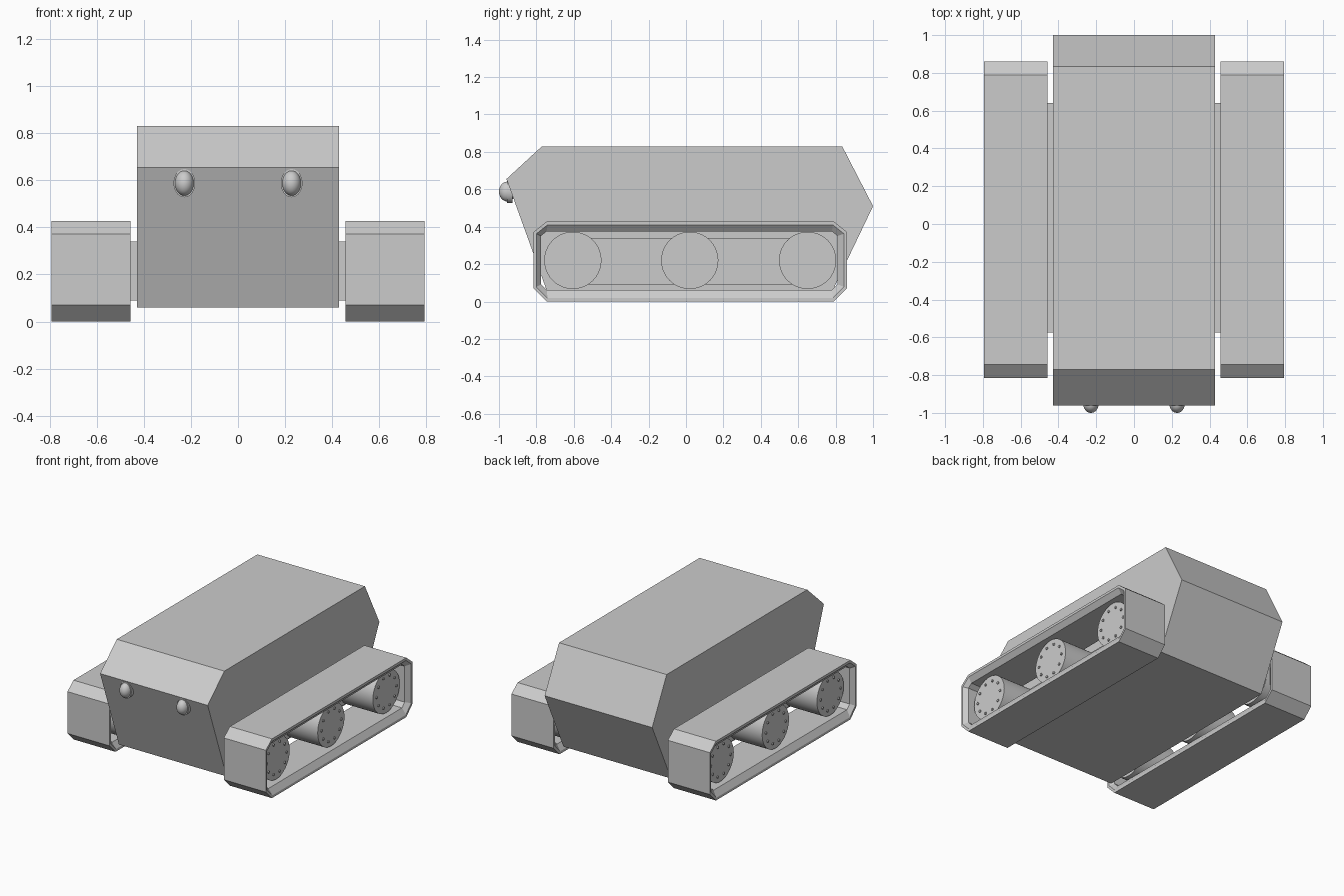
import bpy, bmesh, math
from mathutils import Matrix, Vector

if "Cube" in bpy.data.objects:
    bpy.data.objects.remove(bpy.data.objects["Cube"])


def finish(name, bm, smooth=None):
    bmesh.ops.recalc_face_normals(bm, faces=bm.faces[:])
    me = bpy.data.meshes.new(name)
    bm.to_mesh(me)
    bm.free()
    ob = bpy.data.objects.new(name, me)
    bpy.context.collection.objects.link(ob)
    if smooth:
        bpy.ops.object.select_all(action='DESELECT')
        bpy.context.view_layer.objects.active = ob
        ob.select_set(True)
        bpy.ops.object.shade_smooth_by_angle(angle=math.radians(smooth))
    return ob


def loft(bm, loops, closed=False):
    """Bridge successive loops of (x, y, z) points; cap the ends or join them up."""
    rings = [[bm.verts.new(p) for p in loop] for loop in loops]
    pairs = list(zip(rings, rings[1:]))
    if closed:
        pairs.append((rings[-1], rings[0]))
    else:
        bm.faces.new(rings[0])
        bm.faces.new(rings[-1])
    for a, b in pairs:
        for i in range(len(a)):
            j = (i + 1) % len(a)
            bm.faces.new((a[i], a[j], b[j], b[i]))


def chamfered(y0, y1, z0, z1, c):
    return [(y0 + c, z0), (y1 - c, z0), (y1, z0 + c), (y1, z1 - c * .8),
            (y1 - c, z1), (y0 + c, z1), (y0, z1 - c * .8), (y0, z0 + c)]


def at_x(x, profile):
    return [(x, y, z) for y, z in profile]


def cylinder(bm, x0, x1, y, z, r, n):
    ring = [(y + r * math.cos(2 * math.pi * i / n), z + r * math.sin(2 * math.pi * i / n))
            for i in range(n)]
    loft(bm, [at_x(x0, ring), at_x(x1, ring)])


# Hull: side profile extruded across x
hull = [(-.745, .06), (.785, .06), (1.0, .51), (.835, .83), (-.77, .83), (-.96, .655)]
bm = bmesh.new()
loft(bm, [at_x(-.43, hull), at_x(.43, hull)])
finish("hull", bm)

# Track belt cross-section, from outside to inside
outer = chamfered(-.815, .86, 0, .428, .07)
rim = chamfered(-.80, .845, .018, .41, .06)
inner = chamfered(-.775, .81, .062, .375, .03)

for side, s in (("right", 1), ("left", -1)):
    # Belt: open ring with bevelled rims on both sides
    bm = bmesh.new()
    loft(bm, [at_x(s * .457, outer), at_x(s * .793, outer), at_x(s * .793, rim),
              at_x(s * .765, inner), at_x(s * .485, inner), at_x(s * .457, rim)], closed=True)
    finish(side + "_track_belt", bm)

    # Side plate joining the wheels to the hull
    bm = bmesh.new()
    plate = [(-.575, .09), (.64, .09), (.64, .34), (-.575, .34)]
    loft(bm, [at_x(s * .42, plate), at_x(s * .462, plate)])
    finish(side + "_wheel_mount", bm)

    for k, y in enumerate((-.605, .02, .65)):
        # Road wheel with a ring of bolts
        bm = bmesh.new()
        cylinder(bm, s * .46, s * .73, y, .22, .153, 40)
        for i in range(10):
            a = 2 * math.pi * i / 10
            cylinder(bm, s * .725, s * .738, y + .113 * math.cos(a), .22 + .113 * math.sin(a), .009, 6)
        finish(f"{side}_wheel_{k + 1}", bm, 30)

    # Headlight: oval flange and dome
    bm = bmesh.new()
    x, z = s * .228, .588
    bmesh.ops.create_cone(bm, cap_ends=True, segments=32, radius1=1, radius2=1, depth=1,
                          matrix=Matrix.LocRotScale(Vector((x, -.943, z)), None, Vector((.046, .03, .06)))
                          @ Matrix.Rotation(math.pi / 2, 4, 'X'))
    bmesh.ops.create_uvsphere(bm, u_segments=32, v_segments=16, radius=1,
                              matrix=Matrix.LocRotScale(Vector((x, -.955, z)), None, Vector((.04, .045, .053))))
    finish(side + "_headlight", bm, 40)
